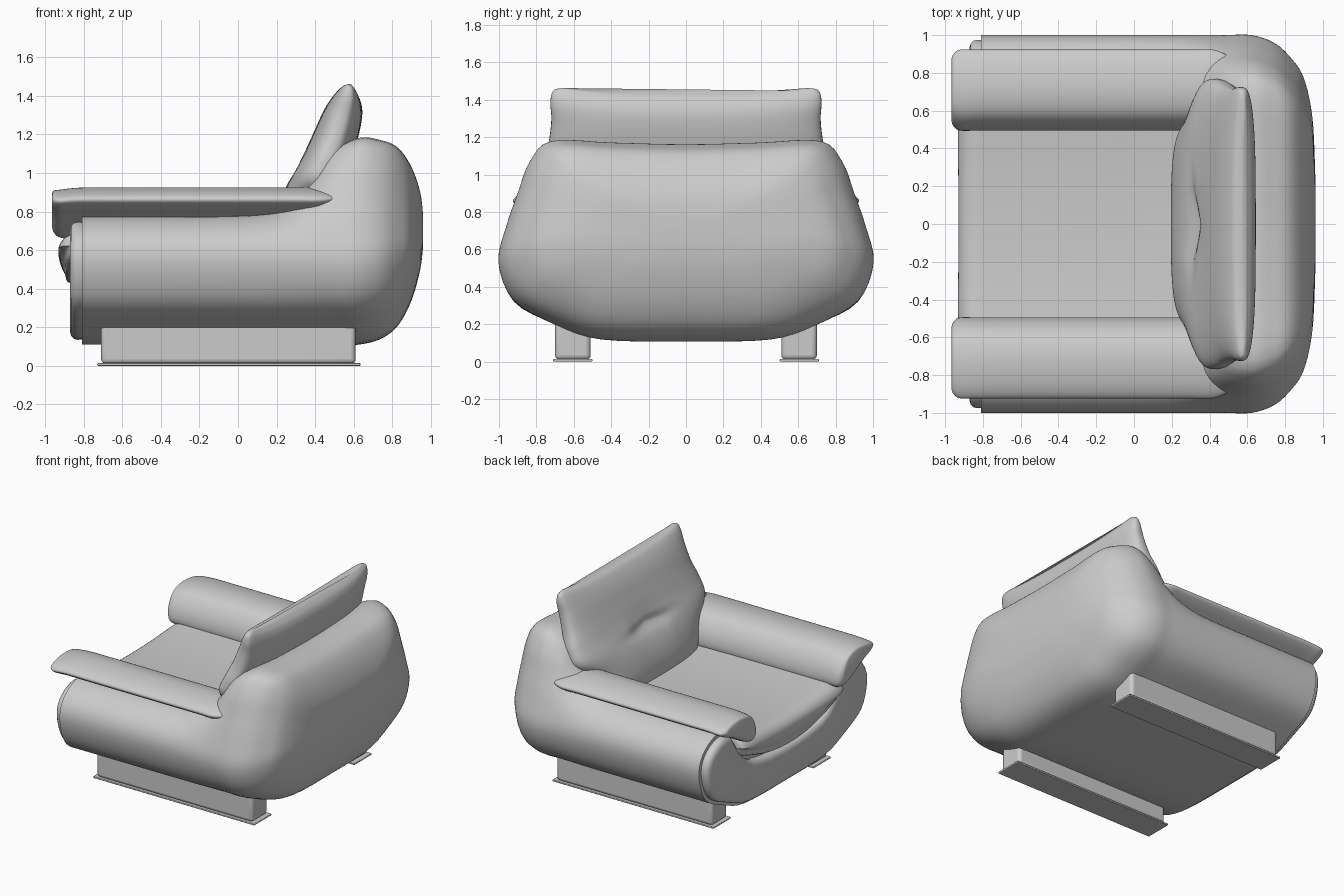
import bpy, bmesh, math
from mathutils import Vector as V

if "Cube" in bpy.data.objects:
    bpy.data.objects.remove(bpy.data.objects["Cube"])


def spline(pts, n, closed):
    # Catmull-Rom curve through the given points
    out, m = [], len(pts)
    for i in range(m if closed else m - 1):
        if closed:
            a, b, c, d = (pts[(i + k) % m] for k in (-1, 0, 1, 2))
        else:
            a, b, c, d = (pts[min(max(i + k, 0), m - 1)] for k in (-1, 0, 1, 2))
        for s in range(n):
            t = s / n
            out.append(0.5 * (2 * b + (c - a) * t + (2 * a - 5 * b + 4 * c - d) * t * t
                              + (3 * b - a - 3 * c + d) * t ** 3))
    if not closed:
        out.append(pts[-1].copy())
    return out


def finish(name, bm, mirror=False, bevel=0.0, angle=40):
    bmesh.ops.recalc_face_normals(bm, faces=bm.faces)
    me = bpy.data.meshes.new(name)
    bm.to_mesh(me)
    bm.free()
    ob = bpy.data.objects.new(name, me)
    bpy.context.collection.objects.link(ob)
    bpy.ops.object.select_all(action='DESELECT')
    ob.select_set(True)
    bpy.context.view_layer.objects.active = ob
    bpy.ops.object.shade_smooth_by_angle(angle=math.radians(angle))
    if bevel:
        mod = ob.modifiers.new("Bevel", 'BEVEL')
        mod.width, mod.segments = bevel, 4
    if mirror:
        mod = ob.modifiers.new("Mirror", 'MIRROR')
        mod.use_axis = (False, True, False)
    return ob


def loft(name, rings, n=6, deform=None, **kw):
    # skin closed rings, with curves through matching points
    if n > 1:
        cols = [spline(list(c), n, False) for c in zip(*rings)]
        rings = list(zip(*cols))
    bm = bmesh.new()
    vs = [[bm.verts.new(deform(p) if deform else p) for p in r] for r in rings]
    k = len(vs[0])
    for a, b in zip(vs, vs[1:]):
        for j in range(k):
            bm.faces.new((a[j], a[(j + 1) % k], b[(j + 1) % k], b[j]))
    bm.faces.new(vs[0])
    bm.faces.new(vs[-1])
    return finish(name, bm, **kw)


def box(name, x0, x1, y0, y1, z0, z1, bevel):
    bm = bmesh.new()
    bmesh.ops.create_cube(bm, size=1)
    for v in bm.verts:
        v.co = V(((x0 + x1) / 2 + v.co.x * (x1 - x0), (y0 + y1) / 2 + v.co.y * (y1 - y0),
                  (z0 + z1) / 2 + v.co.z * (z1 - z0)))
    return finish(name, bm, mirror=True, bevel=bevel)


# Body: U-shaped section at the arms, becoming a full rounded back
ARM = [(0, .11), (.45, .12), (.7, .2), (.92, .32), (1, .53), (.955, .68), (.8, .77),
       (.66, .74), (.56, .6), (.4, .47), (0, .43)]
BACK = [(0, .11), (.45, .12), (.7, .2), (.92, .33), (1, .53), (.96, .72), (.9, .9),
        (.835, 1.07), (.72, 1.175), (.4, 1.165), (0, 1.155)]


def body_ring(x, f, sy=1, zlo=.11, zhi=1.18):
    half = []
    for (ay, az), (by, bz) in zip(ARM, BACK):
        z = az + (bz - az) * f
        if sy < 1:
            z = zlo + (z - .11) * (zhi - zlo) / 1.07
        half.append(V((x, (ay + (by - ay) * f) * sy, z)))
    full = half + [V((p.x, -p.y, p.z)) for p in half[-2:0:-1]]
    return spline(full, 4, True)


loft("body", [body_ring(*a) for a in (
    (-.81, 0), (-.4, 0), (0, .03), (.2, .15), (.35, .5), (.48, .86), (.62, 1),
    (.74, 1, .96, .14, 1.17), (.83, 1, .88, .21, 1.13), (.9, 1, .77, .34, 1.03),
    (.945, 1, .56, .5, .9), (.96, 1, .25, .62, .78))])


# Front panel: inset copy of the arm section
def inset(ring, d, x):
    out, k = [], len(ring)
    for i, p in enumerate(ring):
        t = (ring[(i + 1) % k] - ring[i - 1]).normalized()
        out.append(V((x, p.y - t.z * d, p.z + t.y * d)))
    return out


base = body_ring(-.81, 0)
loft("front_panel", [inset(base, d, x) for d, x in (
    (.03, -.79), (.025, -.83), (.03, -.85), (.045, -.865), (.07, -.872))], n=1, angle=60)

# Seat cushion: rounded nose, underside curving up at the sides
SEAT = [(.35, .45), (.36, .55), (.34, .65), (0, .662), (-.7, .665), (-.87, .655),
        (-.93, .59), (-.9, .48), (-.83, .42), (-.4, .42)]
seat = []
for y, s in ((-.62, .93), (-.6, .98), (-.5, 1), (-.25, 1), (0, 1), (.25, 1), (.5, 1), (.6, .98), (.62, .93)):
    lift = (y / .6) ** 2
    seat.append(spline([V((x * s, y, z + lift * (.035 if z > .56 else .13))) for x, z in SEAT], 5, True))
loft("seat_cushion", seat, n=5)

# Padded arm tops
PAD = [(.5, .68), (.51, .79), (.58, .89), (.7, .925), (.84, .91), (.92, .87), (.89, .83),
       (.76, .765), (.58, .66)]
pad = []
for x, s, dz in ((-.965, .62, 0), (-.955, .8, 0), (-.92, .92, -.005), (-.82, .98, 0), (-.6, 1, 0),
                 (0, 1, 0), (.3, 1, 0), (.42, .95, 0), (.5, .7, .01), (.52, .4, .01)):
    pad.append(spline([V((x, .71 + (y - .71) * (1 if s > .9 else s ** .5), .84 + (z - .84) * s + dz))
                       for y, z in PAD], 5, True))
loft("arm_pad", pad, n=4, mirror=True)


# Back cushion: leaning slab with raised top corners and a tufted middle
def tuft(p):
    p = p.copy()
    if p.z > 1.2:
        p.z += .035 * min(abs(p.y) / .7, 1) ** 3 * min((p.z - 1.2) / .2, 1)
    front = .33 + (p.z - .8) * .47
    if p.x < front:
        h = p.z - 1.02
        p.x += .035 * math.exp(-(p.y / .22) ** 2 - (h / .035) ** 2)
        p.x += .03 * math.exp(-(p.y / .03) ** 2 - (h / .11) ** 2)
    return p


lean = V((.43, 0, .9)).normalized()
across = V((-lean.z, 0, lean.x))
cushion = []
for cx, cz, hw, th in ((.28, .6, .44, .03), (.28, .62, .49, .08), (.3, .7, .53, .115), (.345, .82, .6, .13),
                       (.4, .94, .75, .13), (.45, 1.05, .765, .12), (.5, 1.17, .735, .115),
                       (.54, 1.28, .72, .105), (.568, 1.36, .725, .085), (.58, 1.41, .71, .055),
                       (.585, 1.432, .66, .015)):
    ring = []
    for i in range(72):
        a = 2 * math.pi * i / 72
        c, s = math.cos(a), math.sin(a)
        u = math.copysign(abs(c) ** .6, c) * hw
        w = math.copysign(abs(s) ** .7, s) * th
        ring.append(V((cx, u, cz)) + across * w)
    cushion.append(ring)
loft("back_cushion", cushion, n=6, deform=tuft, angle=60)

# Skid legs with thin foot plates
box("leg", -.71, .61, .51, .7, .01, .28, .025)
box("foot_plate", -.73, .635, .5, .71, 0, .014, .005)
